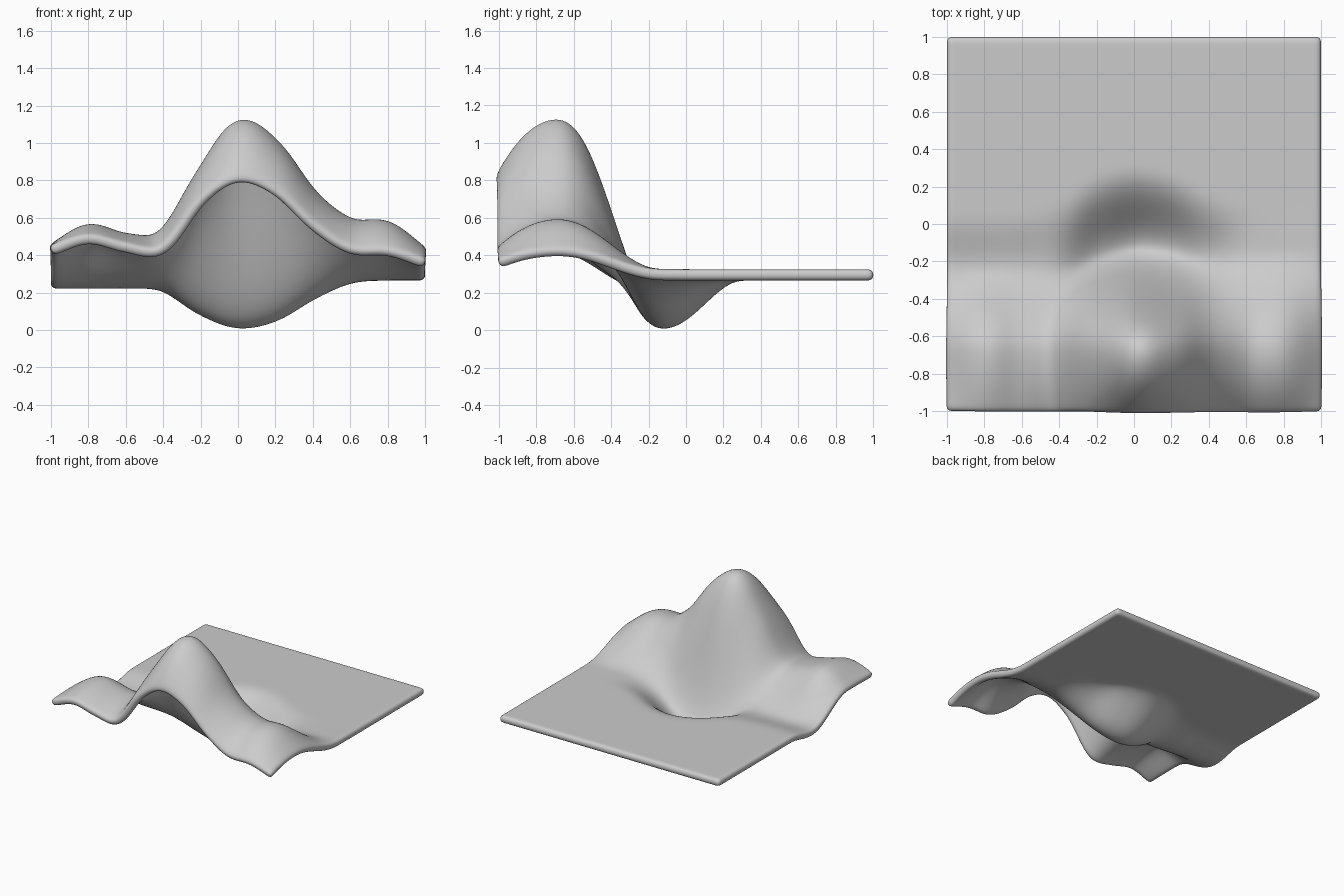
import bpy, bmesh, math

if "Cube" in bpy.data.objects:
    bpy.data.objects.remove(bpy.data.objects["Cube"])

# Cross-section keys at x = -1, -0.8 ... 1 (centre of the sheet thickness)
FRONT = [.425, .48, .435, .42, .67, .79, .72, .54, .415, .405, .35]
RIDGE = [.425, .54, .49, .51, .83, 1.10, .99, .72, .57, .555, .405]
VALLEY = [.25, .25, .25, .235, .107, .033, .072, .19, .278, .295, .296]
VALLEY_Y = [-.22, -.22, -.22, -.22, -.16, -.13, -.14, -.17, -.15, -.13, -.12]
REAR_Y = [.05, .05, .06, .12, .25, .30, .26, .16, .10, .10, .10]
RIDGE_Y, FLAT, THICK, CELLS = -.68, .295, .06, 40


def spline(keys, x):
    """Smooth curve through evenly spaced keys."""
    u = min(max((x + 1) * 5, 0), 9.9999)
    i = int(u)
    t = u - i
    p = [keys[0] * 2 - keys[1]] + keys + [keys[-1] * 2 - keys[-2]]
    a, b, c, d = p[i:i + 4]
    return b + .5 * t * (c - a + t * (2*a - 5*b + 4*c - d + t * (3*(b - c) + d - a)))


def ease(a, b, t):
    return a + (b - a) * (1 - math.cos(math.pi * t)) / 2


def height(x, y):
    ridge, valley = spline(RIDGE, x), spline(VALLEY, x)
    vy, ry = spline(VALLEY_Y, x), spline(REAR_Y, x)
    if y < RIDGE_Y:
        t = (y + 1) / (RIDGE_Y + 1)
        front = spline(FRONT, x)
        return front + (ridge - front) * t * (2 - t)
    if y < vy:
        return ease(ridge, valley, (y - RIDGE_Y) / (vy - RIDGE_Y))
    if y < ry:
        return ease(valley, FLAT, (y - vy) / (ry - vy))
    return FLAT


# Wavy sheet: displaced grid
bm = bmesh.new()
bmesh.ops.create_grid(bm, x_segments=CELLS, y_segments=CELLS, size=1)
for v in bm.verts:
    v.co.z = height(v.co.x, v.co.y)
    v.co.x *= 1.002
    v.co.y *= 1.002
mesh = bpy.data.meshes.new("wavy_sheet")
bm.to_mesh(mesh)
bm.free()
mesh.shade_smooth()
sheet = bpy.data.objects.new("wavy_sheet", mesh)
bpy.context.collection.objects.link(sheet)

# Thickness, then rounded rim and corners
solid = sheet.modifiers.new("thickness", 'SOLIDIFY')
solid.thickness = THICK
solid.offset = 0
sub = sheet.modifiers.new("rounding", 'SUBSURF')
sub.levels = sub.render_levels = 2
